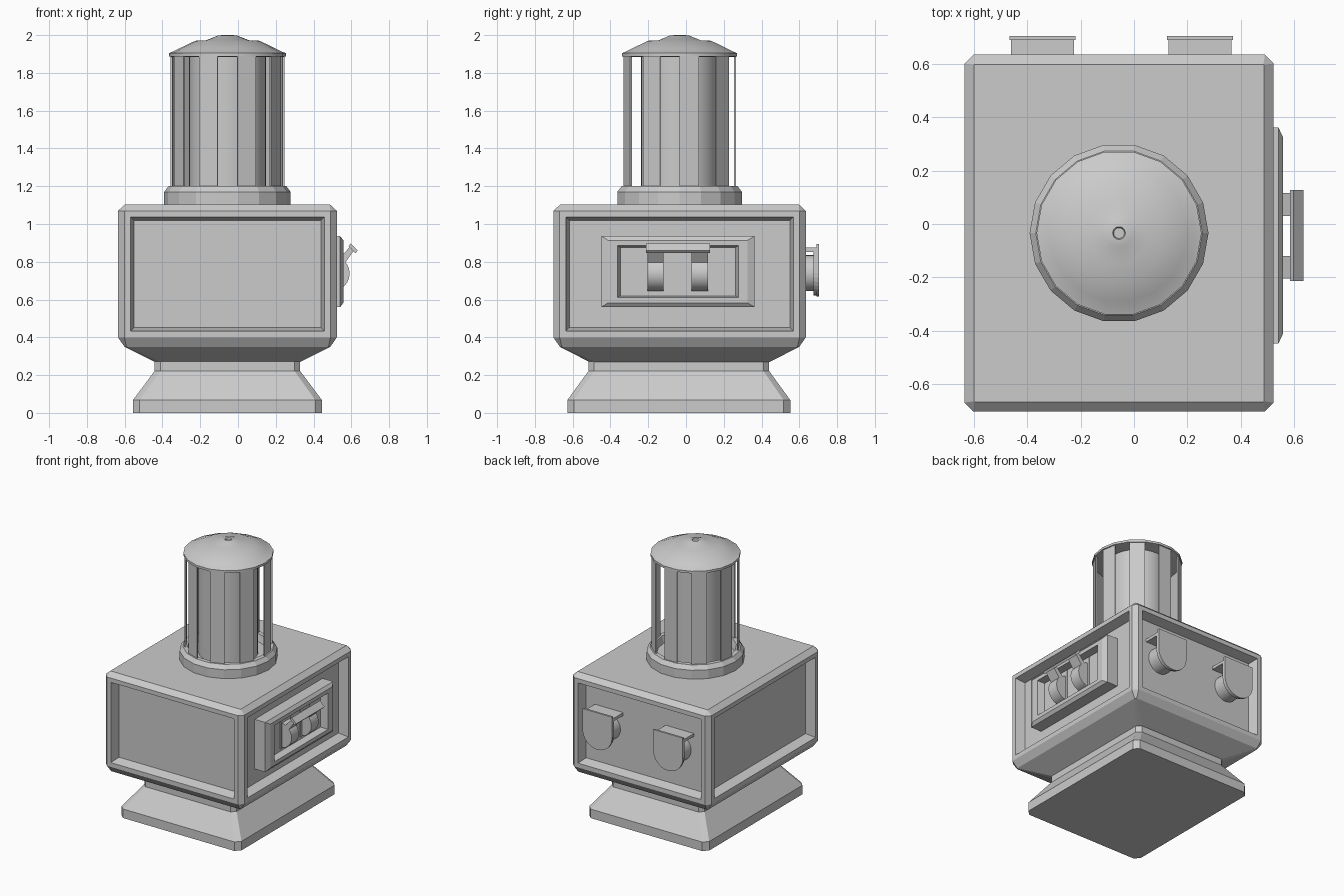
import bpy, bmesh, math
from mathutils import Matrix, Vector

if "Cube" in bpy.data.objects:
    bpy.data.objects.remove(bpy.data.objects["Cube"])

CX, CY = -0.056, -0.034            # common centre axis
FACE_RIGHT = Matrix.Rotation(math.pi/2, 4, 'Z') @ Matrix.Rotation(math.pi/2, 4, 'X')  # local z -> +x
FACE_BACK = Matrix.Rotation(math.pi, 4, 'Z') @ Matrix.Rotation(math.pi/2, 4, 'X')     # local z -> +y
FACE_FRONT = Matrix.Rotation(math.pi/2, 4, 'X')                                       # local z -> -y


def finish(name, bm, loc=(0, 0, 0), rot=Matrix(), smooth=None):
    bm.transform(rot)
    bmesh.ops.recalc_face_normals(bm, faces=bm.faces)
    me = bpy.data.meshes.new(name)
    bm.to_mesh(me)
    bm.free()
    ob = bpy.data.objects.new(name, me)
    bpy.context.collection.objects.link(ob)
    ob.location = loc
    if smooth:
        bpy.ops.object.select_all(action='DESELECT')
        ob.select_set(True)
        bpy.context.view_layer.objects.active = ob
        bpy.ops.object.shade_smooth_by_angle(angle=math.radians(smooth))
    return ob


def skin(loops):
    """Bridge equal-length point loops and cap both ends."""
    bm = bmesh.new()
    rings = [[bm.verts.new(p) for p in loop] for loop in loops]
    n = len(rings[0])
    for a, b in zip(rings, rings[1:]):
        for i in range(n):
            j = (i + 1) % n
            bm.faces.new((a[i], a[j], b[j], b[i]))
    bm.faces.new(rings[0])
    bm.faces.new(rings[-1])
    return bm


def rect(hx, hy, z, c=0):
    """Rectangle with half sizes, corners cut by c."""
    if not c:
        return [(hx, -hy, z), (hx, hy, z), (-hx, hy, z), (-hx, -hy, z)]
    return [(hx, c - hy, z), (hx, hy - c, z), (hx - c, hy, z), (c - hx, hy, z),
            (-hx, hy - c, z), (-hx, c - hy, z), (c - hx, -hy, z), (hx - c, -hy, z)]


def prism(name, pts, z0, z1, loc=(0, 0, 0), rot=Matrix(), smooth=None):
    return finish(name, skin([[(x, y, z) for x, y in pts] for z in (z0, z1)]), loc, rot, smooth)


def box(name, lo, hi):
    return prism(name, [(lo[0], lo[1]), (hi[0], lo[1]), (hi[0], hi[1]), (lo[0], hi[1])], lo[2], hi[2])


def lathe(name, profile, n, smooth=None):
    loops = [[(r * math.cos(2*math.pi*i/n), r * math.sin(2*math.pi*i/n), z) for i in range(n)]
             for r, z in profile]
    return finish(name, skin(loops), (CX, CY, 0), smooth=smooth)


def arc(cx, cy, r, a0, a1, n):
    return [(cx + r*math.cos(math.radians(a0 + (a1-a0)*i/n)),
             cy + r*math.sin(math.radians(a0 + (a1-a0)*i/n))) for i in range(n + 1)]


# Flared foot
finish("foot", skin([rect(.5, .59, 0, .035), rect(.5, .59, .068, .035),
                     rect(.385, .478, .222, .03), rect(.385, .478, .275, .03)]), (CX, CY-.004, 0))

# Main body with a recessed panel on each side
bm = skin([rect(.385, .478, .27, .03), rect(.545, .634, .35, .01), rect(.579, .668, .40, .033),
           rect(.579, .668, 1.07, .033), rect(.543, .632, 1.103, .002)])
bm.normal_update()
bmesh.ops.recalc_face_normals(bm, faces=bm.faces)
sides = [f for f in bm.faces if abs(f.normal.z) < .01 and f.calc_area() > .3]
bmesh.ops.inset_individual(bm, faces=sides, thickness=.046)
bmesh.ops.inset_individual(bm, faces=sides, thickness=.027, depth=-.07)
finish("body", bm, (CX, CY, 0))

# Chimney: collar, inner pipe, spaced slats, domed cap
lathe("chimney_collar", [(.335, 1.1), (.335, 1.17), (.312, 1.2), (.28, 1.2), (.265, 1.15)], 18)
lathe("chimney_pipe", [(.204, 1.12), (.204, 1.9)], 36, 40)
for k in range(0, 18, 2):
    a, b = math.radians(20*k), math.radians(20*k + 20)
    prism("chimney_slat", [(r*math.cos(t), r*math.sin(t)) for r, t in
                           ((.302, a), (.302, b), (.292, b), (.292, a))], 1.16, 1.895, (CX, CY, 0))
lathe("chimney_cap", [(.296, 1.885), (.309, 1.888), (.309, 1.905), (.29, 1.912), (.258, 1.928),
                      (.17, 1.97), (.115, 1.972), (.05, 1.998), (.024, 2.0), (.02, 1.99)], 18, 30)

# Control plate on the right side
finish("control_plate", skin([rect(.405, .1875, .44), rect(.405, .1875, .541), rect(.368, .165, .558),
                              rect(.32, .137, .558), rect(.305, .128, .505)]),
       (0, -.043, .748), FACE_RIGHT)

# Paired levers joined by a grip
for y in (-.162, .073):
    box("lever_slot", (.49, y-.057, .64), (.511, y+.057, .872))
    prism("lever_wheel", arc(.497, .738, .094, 0, 345, 23), -.043, .043, (0, y, 0), FACE_FRONT, 40)
    prism("lever_arm", [(.52, .80), (.55, .77), (.615, .862), (.595, .882)], -.043, .043,
          (0, y, 0), FACE_FRONT)
prism("lever_grip", [(.585, .882), (.622, .846), (.634, .859), (.597, .897)], -.17, .17,
      (0, -.043, 0), FACE_FRONT)

# Covered outlets on the back
for x in (-.343, .247):
    prism("outlet_pipe", arc(0, .74, .095, 0, 348.75, 31), .53, .685, (x, 0, 0), FACE_BACK, 40)
    shield = [(.118, .87)] + [(-.118, .87)] + arc(0, .74, .118, 180, 360, 16)
    prism("outlet_shield", shield, .675, .694, (x, 0, 0), FACE_BACK)
    rim = [(.123, .895), (-.123, .895)] + arc(0, .74, .123, 180, 360, 16)
    prism("outlet_rim", rim, .69, .705, (x, 0, 0), FACE_BACK)
    box("outlet_ledge", (x-.118, .555, .853), (x+.118, .695, .875))
